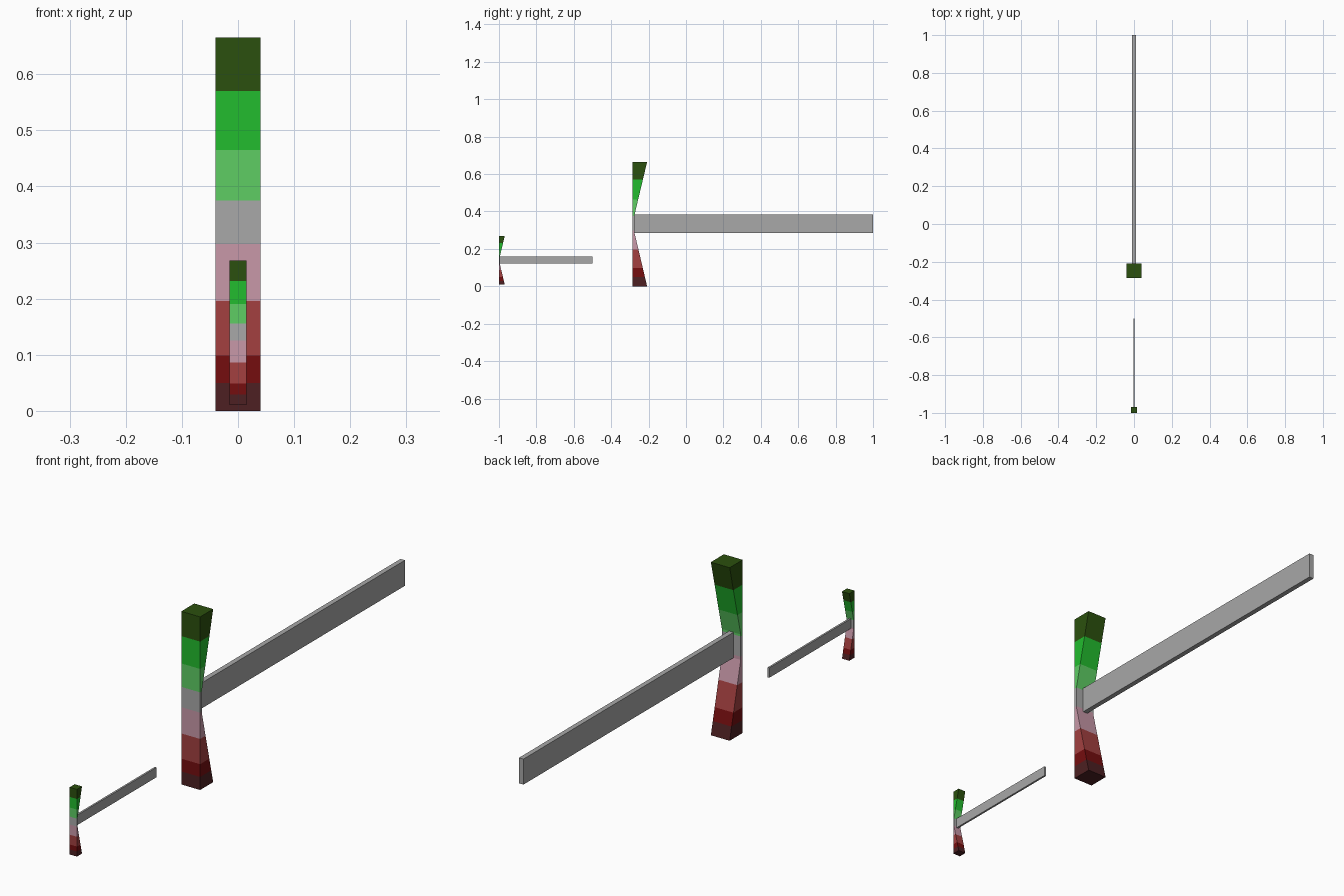
import bpy, bmesh
from mathutils import Vector

if "Cube" in bpy.data.objects:
    bpy.data.objects.remove(bpy.data.objects["Cube"])


def lin(c):
    c /= 255
    return c / 12.92 if c <= 0.04045 else ((c + 0.055) / 1.055) ** 2.4


def material(name, rgb):
    m = bpy.data.materials.new(name)
    m.diffuse_color = (*[lin(c) for c in rgb], 1)
    m.use_nodes = True
    m.node_tree.nodes["Principled BSDF"].inputs["Base Color"].default_value = m.diffuse_color
    return m


# Colour bands from bottom to top
BANDS = [material(n, c) for n, c in [
    ("maroon", (77, 32, 34)), ("dark red", (117, 13, 15)),
    ("brick red", (163, 64, 64)), ("dusty pink", (200, 152, 168)),
    ("grey", (168, 168, 168)), ("light green", (94, 205, 100)),
    ("green", (34, 188, 46)), ("dark green", (43, 80, 14))]]
GREY = BANDS[4]
LIMITS = [0, 0.05, 0.099, 0.196, 0.297, 0.375, 0.465, 0.57, 0.665]

WIDTH, DEPTH, WAIST = 0.08, 0.079, 0.012   # blade sizes
LOW, HIGH = 0.285, 0.383                   # thin waist, same height as the bar
BAR_LENGTH, BAR_HALF = 1.287, 0.0095


def finish(name, bm, mats):
    bmesh.ops.recalc_face_normals(bm, faces=bm.faces)
    me = bpy.data.meshes.new(name)
    bm.to_mesh(me)
    bm.free()
    for m in mats:
        me.materials.append(m)
    ob = bpy.data.objects.new(name, me)
    bpy.context.collection.objects.link(ob)
    return ob


def depth_at(z):
    top = LIMITS[-1]
    t = max((LOW - z) / LOW, (z - HIGH) / (top - HIGH), 0)
    return WAIST + (DEPTH - WAIST) * t


def upright(name, origin, s):
    # Flat front, back tapering to a thin waist, coloured by height
    bm = bmesh.new()
    rings = []
    levels = sorted(LIMITS + [LOW, HIGH])
    for z in levels:
        d, w = depth_at(z), WIDTH / 2
        rings.append([bm.verts.new(origin + Vector(p) * s) for p in
                      [(-w, 0, z), (w, 0, z), (w, d, z), (-w, d, z)]])
    for i, (a, b) in enumerate(zip(rings, rings[1:])):
        mid = (levels[i] + levels[i + 1]) / 2
        band = sum(mid > lim for lim in LIMITS) - 1
        for k in range(4):
            n = (k + 1) % 4
            bm.faces.new((a[k], a[n], b[n], b[k])).material_index = band
    bm.faces.new(rings[0]).material_index = 0
    bm.faces.new(rings[-1]).material_index = len(BANDS) - 1
    return finish(name, bm, BANDS)


def bar(name, origin, s):
    # Long flat bar running back from the waist
    bm = bmesh.new()
    bmesh.ops.create_cube(bm, size=1)
    y0 = WAIST * 0.8
    for v in bm.verts:
        p = Vector((v.co.x * 2 * BAR_HALF,
                    y0 if v.co.y < 0 else BAR_LENGTH,
                    LOW if v.co.z < 0 else HIGH))
        v.co = origin + p * s
    return finish(name, bm, [GREY])


# Large piece and its small copy in front
for label, origin, s in [("large", Vector((0, -0.287, 0)), 1.0),
                         ("small", Vector((0, -1.0, 0.01)), 0.388)]:
    upright(label + "_upright", origin, s)
    bar(label + "_bar", origin, s)
